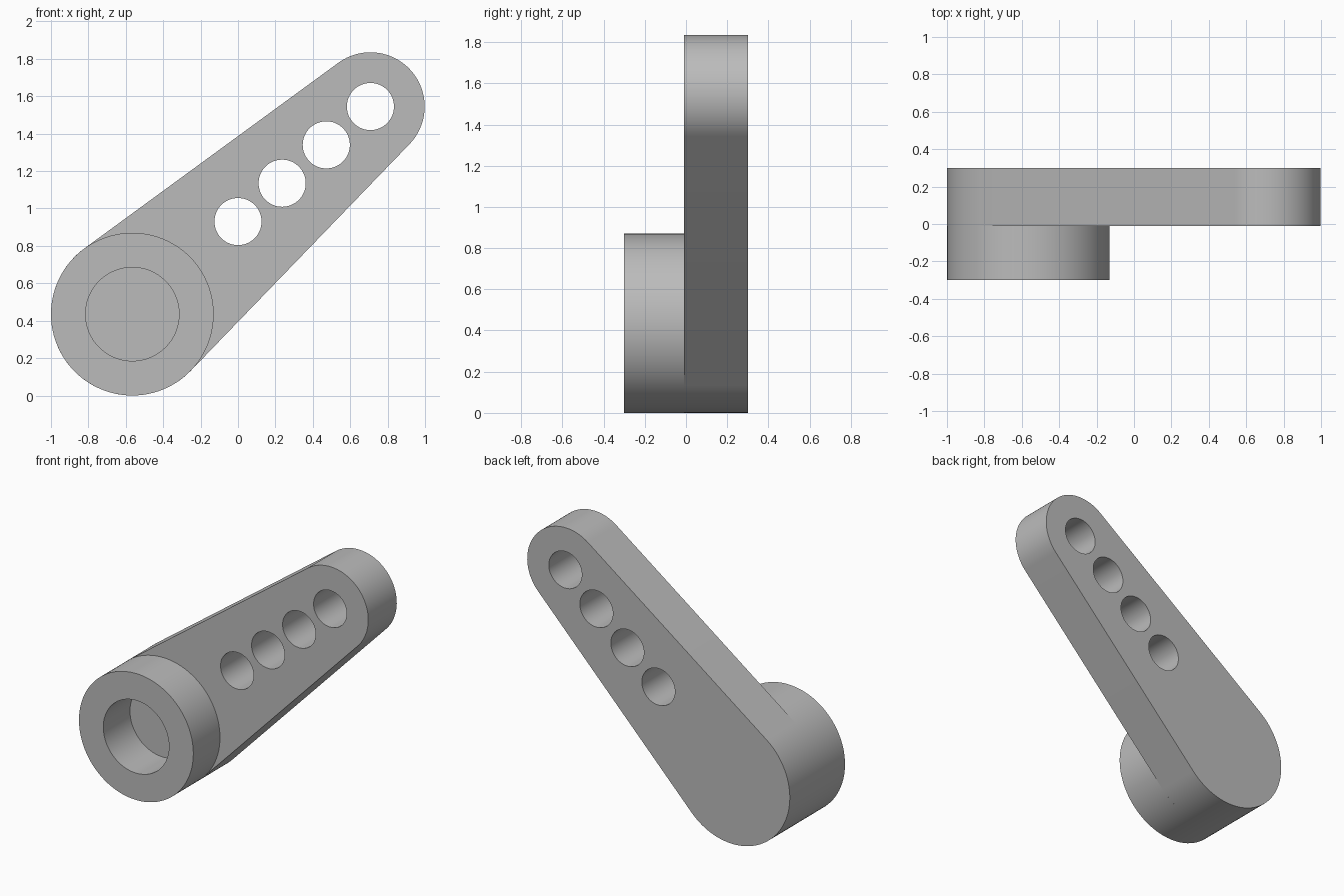
import bpy, bmesh
from math import pi, cos, sin, atan2, acos, hypot, radians

if "Cube" in bpy.data.objects:
    bpy.data.objects.remove(bpy.data.objects["Cube"], do_unlink=True)

HUB, HUB_R, BORE_R = (-0.565, 0.435), 0.435, 0.25
TIP, TIP_R, HOLE_R = (0.708, 1.545), 0.29, 0.126
FIRST_HOLE = (0.0, 0.93)
FRONT, MIDDLE, BACK = -0.3, -0.01, 0.3

grey = bpy.data.materials.new("plain grey")
grey.use_nodes = True
colour = (0.5, 0.5, 0.5, 1)
grey.diffuse_color = colour
grey.node_tree.nodes["Principled BSDF"].inputs["Base Color"].default_value = colour


def arc(centre, radius, start, end, steps):
    """Points from start up to and including end."""
    return [(centre[0] + radius * cos(start + (end - start) * i / steps),
             centre[1] + radius * sin(start + (end - start) * i / steps))
            for i in range(steps + 1)]


def circle(centre, radius, steps=96):
    return arc(centre, radius, 0, 2 * pi, steps)[:-1]


def extruded_part(name, loops, y_front, y_back):
    """Fill an outline with holes and extrude it along y."""
    bm = bmesh.new()
    edges = []
    for loop in loops:
        verts = [bm.verts.new((x, y_front, z)) for x, z in loop]
        edges += [bm.edges.new((v, verts[i - 1])) for i, v in enumerate(verts)]
    bmesh.ops.triangle_fill(bm, edges=edges, use_beauty=True)
    result = bmesh.ops.extrude_face_region(bm, geom=bm.faces[:], use_keep_orig=True)
    moved = [g for g in result["geom"] if isinstance(g, bmesh.types.BMVert)]
    bmesh.ops.translate(bm, verts=moved, vec=(0, y_back - y_front, 0))
    bmesh.ops.recalc_face_normals(bm, faces=bm.faces[:])
    mesh = bpy.data.meshes.new(name)
    bm.to_mesh(mesh)
    bm.free()
    mesh.materials.append(grey)
    obj = bpy.data.objects.new(name, mesh)
    bpy.context.collection.objects.link(obj)
    bpy.ops.object.select_all(action="DESELECT")
    obj.select_set(True)
    bpy.context.view_layer.objects.active = obj
    bpy.ops.object.shade_smooth_by_angle(angle=radians(30))


# Tapered arm: two round ends joined by their common tangents
dx, dz = TIP[0] - HUB[0], TIP[1] - HUB[1]
lean = atan2(dz, dx)
spread = acos((HUB_R - TIP_R) / hypot(dx, dz))
outline = (arc(TIP, TIP_R, lean - spread, lean + spread, 48)
           + arc(HUB, HUB_R, lean + spread, lean - spread + 2 * pi, 56))

# Four evenly spaced through holes, the last one at the tip's centre
holes = [circle([a + (b - a) * i / 3 for a, b in zip(FIRST_HOLE, TIP)], HOLE_R, 64)
         for i in range(4)]
extruded_part("arm", [outline] + holes, MIDDLE, BACK)

# Hollow hub in front of the arm's wide end
extruded_part("hub", [circle(HUB, HUB_R), circle(HUB, BORE_R)], FRONT, MIDDLE)
